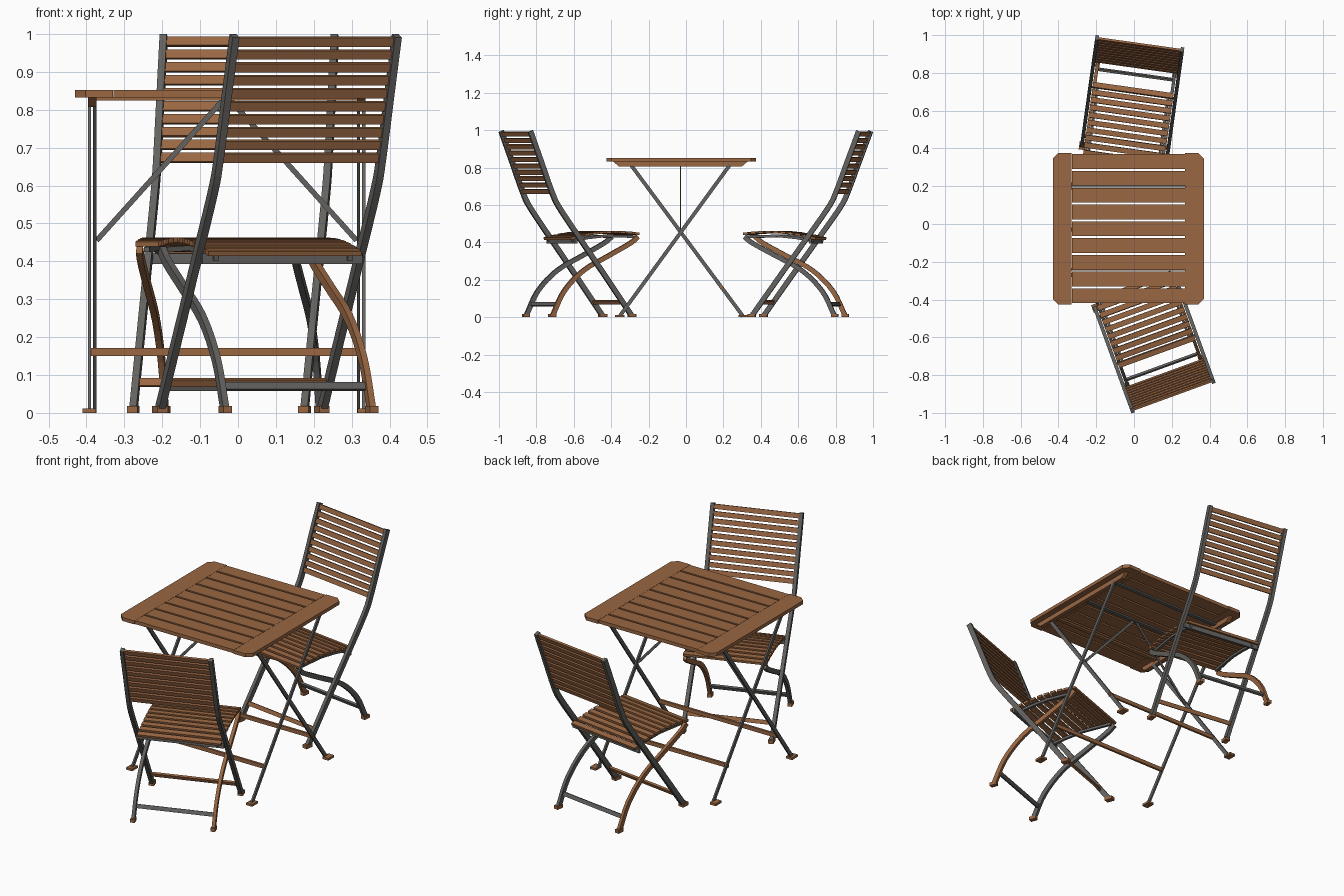
import bpy, bmesh, math
from mathutils import Vector, Matrix

if "Cube" in bpy.data.objects:
    bpy.data.objects.remove(bpy.data.objects["Cube"])


def material(name, rgb):
    m = bpy.data.materials.new(name)
    m.diffuse_color = (*rgb, 1)
    m.use_nodes = True
    m.node_tree.nodes["Principled BSDF"].inputs["Base Color"].default_value = m.diffuse_color
    return m


WOOD = material("brown_wood", (0.32, 0.135, 0.055))
METAL = material("grey_metal", (0.125, 0.122, 0.115))


def finish(name, bm, mat, xf=Matrix()):
    bmesh.ops.recalc_face_normals(bm, faces=bm.faces)
    me = bpy.data.meshes.new(name)
    bm.to_mesh(me)
    bm.free()
    me.materials.append(mat)
    ob = bpy.data.objects.new(name, me)
    ob.matrix_world = xf
    bpy.context.collection.objects.link(ob)
    return ob


def box(name, centre, size, mat, xf=Matrix(), tilt=0.0):
    """Box turned by tilt about its x axis."""
    bm = bmesh.new()
    m = Matrix.Translation(centre) @ Matrix.Rotation(tilt, 4, 'X') @ Matrix.Diagonal((*size, 1))
    bmesh.ops.create_cube(bm, size=1, matrix=m)
    return finish(name, bm, mat, xf)


def prism(name, pts, axis, lo, hi, mat, xf=Matrix()):
    """Extrude a flat outline along x (outline in y,z) or z (outline in x,y)."""
    bm = bmesh.new()
    place = (lambda p, t: (t, p[0], p[1])) if axis == 'x' else (lambda p, t: (p[0], p[1], t))
    f = bm.faces.new([bm.verts.new(place(p, lo)) for p in pts])
    ext = bmesh.ops.extrude_face_region(bm, geom=[f])
    move = Vector(place((0, 0), hi - lo))
    bmesh.ops.translate(bm, vec=move, verts=[v for v in ext["geom"] if isinstance(v, bmesh.types.BMVert)])
    return finish(name, bm, mat, xf)


def smooth_path(pts, steps=4):
    """Catmull-Rom curve through the points."""
    p = [Vector(q) for q in pts]
    p = [2 * p[0] - p[1]] + p + [2 * p[-1] - p[-2]]
    out = []
    for a, b, c, d in zip(p, p[1:], p[2:], p[3:]):
        for i in range(steps):
            t = i / steps
            out.append(0.5 * (2 * b + (c - a) * t + (2 * a - 5 * b + 4 * c - d) * t * t
                              + (3 * b - a - 3 * c + d) * t ** 3))
    return out + [p[-2]]


def ribbon(name, path, x, thick, depth, mat, xf=Matrix()):
    """Flat bar following a path in the y,z plane."""
    a, b = [], []
    for i, p in enumerate(path):
        t = (path[min(i + 1, len(path) - 1)] - path[max(i - 1, 0)]).normalized()
        n = Vector((-t.y, t.x)) * depth / 2
        a.append(p + n)
        b.append(p - n)
    bm = bmesh.new()
    rows = [[bm.verts.new((x + sx * thick / 2, q.x, q.y)) for sx, q in
             ((-1, u), (1, u), (1, v), (-1, v))] for u, v in zip(a, b)]
    for r, s in zip(rows, rows[1:]):
        for k in range(4):
            bm.faces.new((r[k], r[(k + 1) % 4], s[(k + 1) % 4], s[k]))
    bm.faces.new(rows[0])
    bm.faces.new(rows[-1])
    return finish(name, bm, mat, xf)


# ---------------- Table ----------------
CX, CY, H = -0.03, -0.025, 0.4
TOP, UNDER = 0.852, 0.833

# end boards with clipped outer corners
for side, label in ((-1, "left"), (1, "right")):
    c = 0.028
    outline = [(CX + side * (H - 0.1), CY - H), (CX + side * (H - c), CY - H),
               (CX + side * H, CY - H + c), (CX + side * H, CY + H - c),
               (CX + side * (H - c), CY + H), (CX + side * (H - 0.1), CY + H)]
    prism(f"table_end_board_{label}", outline, 'z', UNDER, TOP, WOOD)

# slats between the end boards
pitch = 2 * H / 9
for i in range(9):
    y = CY - H + pitch * (i + 0.5)
    box(f"table_slat_{i + 1}", (CX, y, (TOP + UNDER) / 2), (0.598, pitch - 0.011, TOP - UNDER), WOOD)

# flat cross bars under the top
for y, mat in ((-0.27, WOOD), (-0.03, METAL), (0.21, METAL)):
    box("table_cross_bar", (CX, y, 0.829), (0.70, 0.022, 0.009), mat)

for side, label in ((-1, "left"), (1, "right")):
    x = CX + side * 0.355
    # side rail with sloped ends
    prism(f"table_side_rail_{label}", [(-0.39, 0.833), (-0.36, 0.807), (0.30, 0.807), (0.33, 0.833)],
          'x', x - 0.011, x + 0.011, WOOD)
    # crossed legs and feet
    for dx, y0, y1 in ((0.007, -0.355, 0.235), (-0.007, 0.305, -0.295)):
        path = [Vector((y0, 0.005)), Vector((y1, 0.815))]
        ribbon(f"table_leg_{label}", path, x + side * dx, 0.009, 0.02, METAL)
        box(f"table_foot_{label}", (x + side * 0.008, y0, 0.006), (0.036, 0.05, 0.012), WOOD)
    # diagonal brace from the leg pivot to the middle of the top
    bm = bmesh.new()
    p, q = Vector((x - side * 0.012, -0.03, 0.455)), Vector((CX + side * 0.01, -0.03, 0.825))
    d = q - p
    bmesh.ops.create_cube(bm, size=1, matrix=Matrix.Translation((p + q) / 2)
                          @ d.to_track_quat('Z', 'Y').to_matrix().to_4x4()
                          @ Matrix.Diagonal((0.005, 0.014, d.length, 1)))
    finish(f"table_brace_{label}", bm, METAL)

for y in (-0.24, 0.188):
    box("table_stretcher", (CX, y, 0.161), (0.715, 0.012, 0.021), WOOD)

# ---------------- Chairs ----------------
POST = smooth_path([(0.0, 0.995), (0.062, 0.83), (0.122, 0.67), (0.165, 0.585),
                    (0.30, 0.395), (0.44, 0.20), (0.575, 0.01)])
LEG = smooth_path([(0.135, 0.01), (0.20, 0.14), (0.31, 0.25), (0.455, 0.33),
                   (0.575, 0.395), (0.62, 0.43)])


def chair(name, x, y, degrees):
    """Folding chair facing local +y, with the top of its back at the origin."""
    xf = Matrix.Translation((x, y, 0)) @ Matrix.Rotation(math.radians(degrees), 4, 'Z')
    for side, label in ((-1, "left"), (1, "right")):
        # back posts running down to the front feet
        ribbon(f"{name}_post_{label}", POST, side * 0.228, 0.019, 0.027, METAL, xf)
        box(f"{name}_front_foot_{label}", (side * 0.228, 0.578, 0.009), (0.028, 0.042, 0.018), WOOD, xf)
        # curved legs running from the rear feet to the seat front
        ribbon(f"{name}_curved_leg_{label}", LEG, side * 0.206, 0.017, 0.025,
               WOOD if side > 0 else METAL, xf)
        box(f"{name}_rear_foot_{label}", (side * 0.206, 0.133, 0.009), (0.024, 0.038, 0.018), WOOD, xf)
        # seat rail
        rail = [Vector((0.25, 0.408)), Vector((0.34, 0.424)), Vector((0.44, 0.435)), Vector((0.61, 0.431))]
        ribbon(f"{name}_seat_rail_{label}", rail, side * 0.188, 0.014, 0.014, METAL, xf)
    # cross bars
    box(f"{name}_seat_bar", (0, 0.262, 0.407), (0.45, 0.012, 0.027), METAL, xf)
    box(f"{name}_rear_stretcher", (0, 0.165, 0.07), (0.40, 0.012, 0.021), METAL, xf, -0.4)
    box(f"{name}_front_stretcher", (0, 0.525, 0.08), (0.44, 0.012, 0.021), WOOD, xf, 0.4)
    # back slats following the posts
    for i in range(10):
        z = 0.673 + 0.0341 * i
        s = 0.122 - (z - 0.67) * 0.371
        box(f"{name}_back_slat_{i + 1}", (0, s, z), (0.438, 0.012, 0.025), WOOD, xf, 0.355)
    # gently arched seat slats
    for i in range(10):
        u = i / 9
        box(f"{name}_seat_slat_{i + 1}", (0, 0.25 + 0.362 * u, 0.424 + 0.097 * u - 0.074 * u * u),
            (0.43, 0.028, 0.013), WOOD, xf, math.atan((0.097 - 0.148 * u) / 0.362))


chair("front_chair", 0.205, -0.91, 20)
chair("back_chair", 0.03, 0.955, 172)
